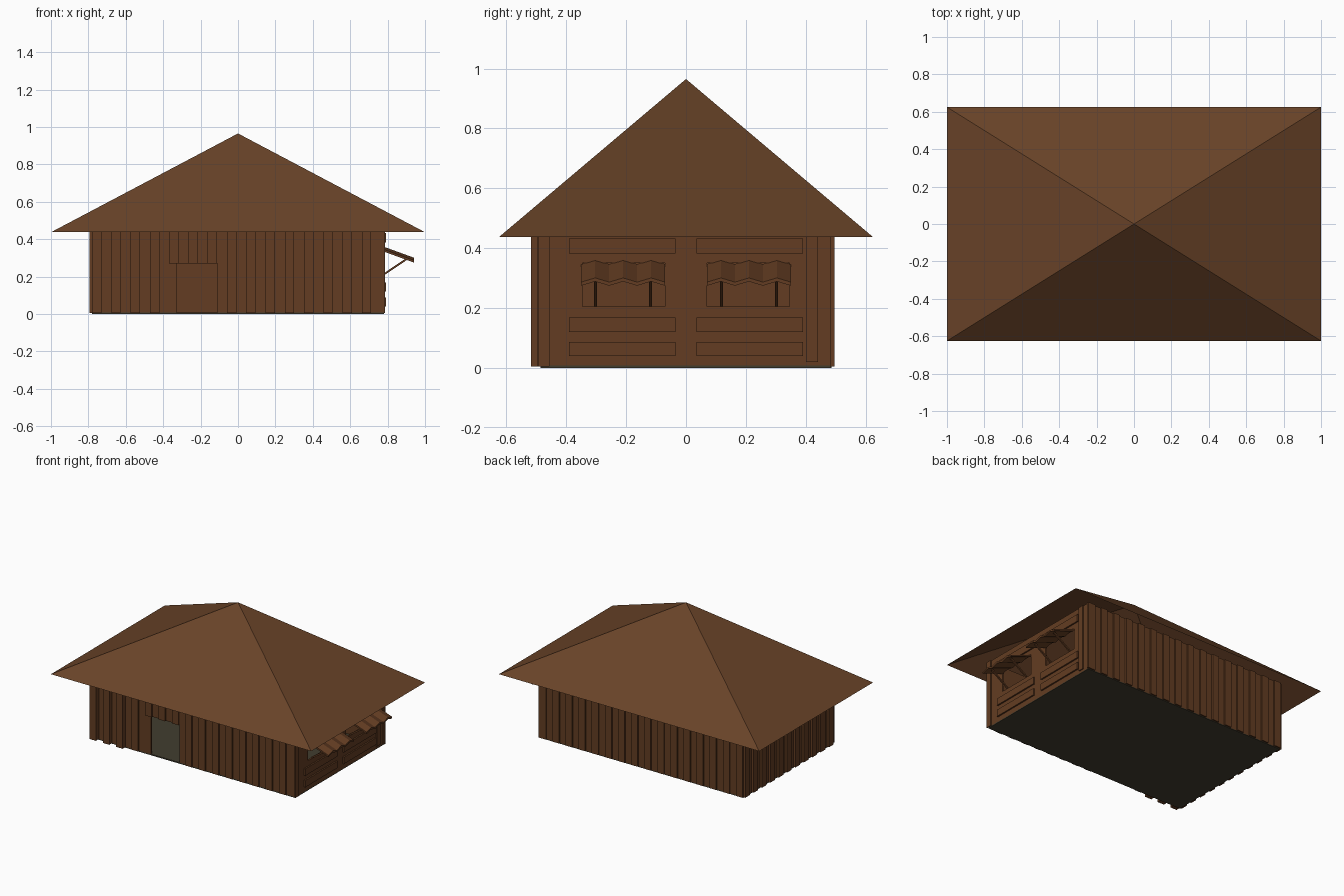
import bpy, bmesh, math
from mathutils import Vector

if "Cube" in bpy.data.objects:
    bpy.data.objects.remove(bpy.data.objects["Cube"])


def material(name, color):
    m = bpy.data.materials.new(name)
    m.diffuse_color = (*color, 1)
    m.use_nodes = True
    m.node_tree.nodes["Principled BSDF"].inputs["Base Color"].default_value = m.diffuse_color
    return m


ROOF = material("roof brown", (0.14, 0.056, 0.021))
WOOD = material("wall brown", (0.125, 0.046, 0.016))
FLOOR = material("floor olive", (0.054, 0.047, 0.028))


def finish(name, bm, mat):
    bmesh.ops.recalc_face_normals(bm, faces=bm.faces[:])
    me = bpy.data.meshes.new(name)
    bm.to_mesh(me)
    bm.free()
    me.materials.append(mat)
    ob = bpy.data.objects.new(name, me)
    bpy.context.collection.objects.link(ob)
    return ob


def add_box(bm, x, y, z):
    v = [bm.verts.new((a, b, c)) for a in x for b in y for c in z]
    for f in ((0, 1, 3, 2), (4, 6, 7, 5), (0, 4, 5, 1), (2, 3, 7, 6), (0, 2, 6, 4), (1, 5, 7, 3)):
        bm.faces.new([v[i] for i in f])


def boxes(name, items, mat=WOOD):
    bm = bmesh.new()
    for it in items:
        add_box(bm, *it)
    return finish(name, bm, mat)


EAVE, PEAK, TOP = 0.437, 0.965, 0.475
X, Y = 0.78, 0.485
T = 0.012          # wall thickness

# Open-bottomed pyramid roof
bm = bmesh.new()
corners = [bm.verts.new((sx, sy, EAVE)) for sx, sy in ((-1, -.625), (1, -.625), (1, .625), (-1, .625))]
apex = bm.verts.new((0, 0, PEAK))
for i in range(4):
    bm.faces.new((corners[i], corners[(i + 1) % 4], apex))
bm.normal_update()
finish("roof", bm, ROOF)

# Floor slab
boxes("floor", [((-X, X), (-Y, Y), (0, 0.008))], FLOOR)

# Plain back and left walls
boxes("back_wall", [((-X, X), (Y - T, Y), (0.005, TOP))])
boxes("left_wall", [((-X, -X + T), (-Y, Y), (0.005, TOP))])

# Front wall around the doorway
D0, D1, DH = -0.33, -0.11, 0.27
fy = (-Y, -Y + T)
boxes("front_wall", [((-X, D0), fy, (0.005, TOP)), ((D1, X), fy, (0.005, TOP)),
                     ((D0, D1), fy, (DH, TOP))])

# Right wall around two window openings
rx = (X - T, X)
W0, W1, WB, WT = 0.07, 0.345, 0.205, 0.35
boxes("right_wall", [(rx, (-Y, Y), (0.005, WB)), (rx, (-Y, Y), (WT, TOP)),
                     (rx, (-Y, -W1), (WB, WT)), (rx, (-W0, W0), (WB, WT)), (rx, (W1, Y), (WB, WT))])

# Vertical battens; the three at the left end of the front stand further out
front = []
for k in range(15):
    x = -0.755 + 0.103 * k
    out = 0.517 if k < 3 else 0.495
    low = DH if D0 < x + .025 and x - .025 < D1 else 0.005
    front.append(((x - .025, x + .025), (-out, -Y), (low, TOP)))
boxes("front_battens", front)
boxes("back_battens", [((x - .025, x + .025), (Y, 0.495), (0.005, TOP))
                       for x in (-0.755 + 0.1007 * k for k in range(16))])
boxes("left_battens", [((-0.795, -X), (y - .025, y + .025), (0.005, TOP))
                       for y in (-0.46 + 0.092 * k for k in range(11))])

# Right side corner boards and horizontal planks
boxes("right_corner_boards", [((X, 0.787), (-0.493, -0.455), (0.005, TOP)),
                              ((X, 0.787), (0.40, 0.44), (0.02, TOP)),
                              ((X, 0.787), (0.48, 0.495), (0.005, TOP))])
planks = []
for s in (-1, 1):
    ys = sorted((s * 0.035, s * 0.39))
    planks += [((X, 0.79), ys, z) for z in ((0.04, 0.087), (0.12, 0.168), (0.383, 0.432))]
boxes("right_planks", planks)


# Zigzag awning sloping out from the wall
def awning(name, yc):
    bm = bmesh.new()
    rows = []
    for x, z in ((X - .005, 0.347), (0.94, 0.287)):
        for dz in (0.0, -0.012):
            rows.append([bm.verts.new((x, yc - .14 + .28 * i / 6, z + dz + (0.014 if i % 2 else 0)))
                         for i in range(7)])
    a, b, c, d = rows
    for p, q in ((a, c), (b, d), (a, b), (c, d)):
        for i in range(6):
            bm.faces.new((p[i], p[i + 1], q[i + 1], q[i]))
    for i in (0, 6):
        bm.faces.new((a[i], b[i], d[i], c[i]))
    finish(name, bm, WOOD)


# Slanted struts carrying each awning
def struts(name, yc):
    bm = bmesh.new()
    for y in (yc - .092, yc + .092):
        p, q, w = Vector((X - .003, y, 0.21)), Vector((0.905, y, 0.296)), 0.005
        n = Vector((-(q - p).z, 0, (q - p).x)).normalized() * w
        v = [bm.verts.new(e + s * n + Vector((0, t * w, 0)))
             for e in (p, q) for s in (-1, 1) for t in (-1, 1)]
        for f in ((0, 1, 3, 2), (4, 6, 7, 5), (0, 4, 5, 1), (2, 3, 7, 6), (0, 2, 6, 4), (1, 5, 7, 3)):
            bm.faces.new([v[i] for i in f])
    finish(name, bm, WOOD)


for side, yc in (("front", -0.21), ("back", 0.21)):
    awning(side + "_awning", yc)
    struts(side + "_awning_struts", yc)
